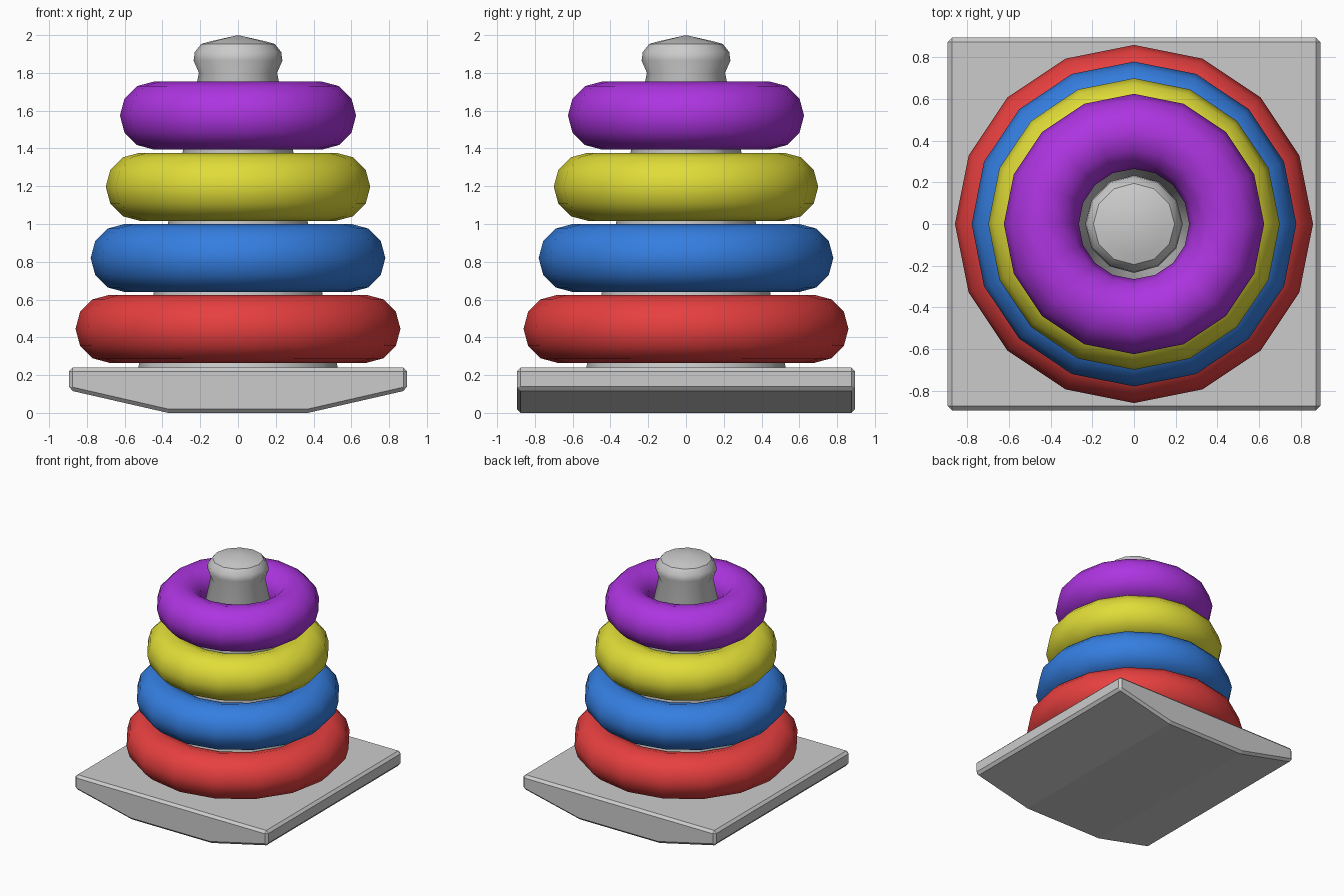
import bpy, bmesh
from math import cos, sin, tau, radians

if "Cube" in bpy.data.objects:
    bpy.data.objects.remove(bpy.data.objects["Cube"])


def add_mesh(name, bm):
    bmesh.ops.recalc_face_normals(bm, faces=bm.faces[:])
    mesh = bpy.data.meshes.new(name)
    bm.to_mesh(mesh)
    bm.free()
    obj = bpy.data.objects.new(name, mesh)
    bpy.context.collection.objects.link(obj)
    return obj


# Rocker base: side profile extruded front to back, with chamfered outer edges
bm = bmesh.new()
profile = [(-0.37, 0), (0.37, 0), (0.895, 0.12), (0.895, 0.24), (-0.895, 0.24), (-0.895, 0.12)]
face = bm.faces.new([bm.verts.new((x, -0.895, z)) for x, z in profile])
ext = bmesh.ops.extrude_face_region(bm, geom=[face])
bmesh.ops.translate(bm, vec=(0, 1.79, 0),
                    verts=[g for g in ext["geom"] if isinstance(g, bmesh.types.BMVert)])
base = add_mesh("rocker_base", bm)
bevel = base.modifiers.new("chamfer", "BEVEL")
bevel.width = 0.02
bevel.segments = 1
bevel.limit_method = "ANGLE"
bevel.angle_limit = radians(30)

# Tapered pole with rounded knob, lathed from a profile
SIDES = 12
outline = [(0.53, 0.23), (0.207, 1.80), (0.235, 1.865), (0.229, 1.91), (0.195, 1.953), (0.15, 1.966)]
bm = bmesh.new()
rings = [[bm.verts.new((r * cos(tau * i / SIDES), r * sin(tau * i / SIDES), z))
          for i in range(SIDES)] for r, z in outline]
tip = bm.verts.new((0, 0, 2.0))
for i in range(SIDES):
    j = (i + 1) % SIDES
    for a, b in zip(rings, rings[1:]):
        bm.faces.new((a[i], a[j], b[j], b[i]))
    bm.faces.new((rings[-1][i], rings[-1][j], tip))
bm.faces.new(rings[0])
pole = add_mesh("pole", bm)
bpy.context.view_layer.objects.active = pole
pole.select_set(True)
bpy.ops.object.shade_smooth_by_angle(angle=radians(35))

# Stacked coloured rings, shrinking upwards
stack = [
    ("red", 0.68, 0.445, (0.8, 0.05, 0.05, 1)),
    ("blue", 0.60, 0.82, (0.035, 0.21, 0.75, 1)),
    ("yellow", 0.52, 1.197, (0.75, 0.72, 0.04, 1)),
    ("purple", 0.445, 1.574, (0.42, 0.035, 0.75, 1)),
]
for name, radius, z, color in stack:
    bpy.ops.mesh.primitive_torus_add(major_segments=16, minor_segments=12,
                                     major_radius=radius, minor_radius=0.18, location=(0, 0, z))
    ring = bpy.context.object
    ring.name = name + "_ring"
    mat = bpy.data.materials.new(name)
    mat.diffuse_color = color
    mat.use_nodes = True
    mat.node_tree.nodes["Principled BSDF"].inputs["Base Color"].default_value = mat.diffuse_color
    ring.data.materials.append(mat)
    bpy.ops.object.shade_smooth()
